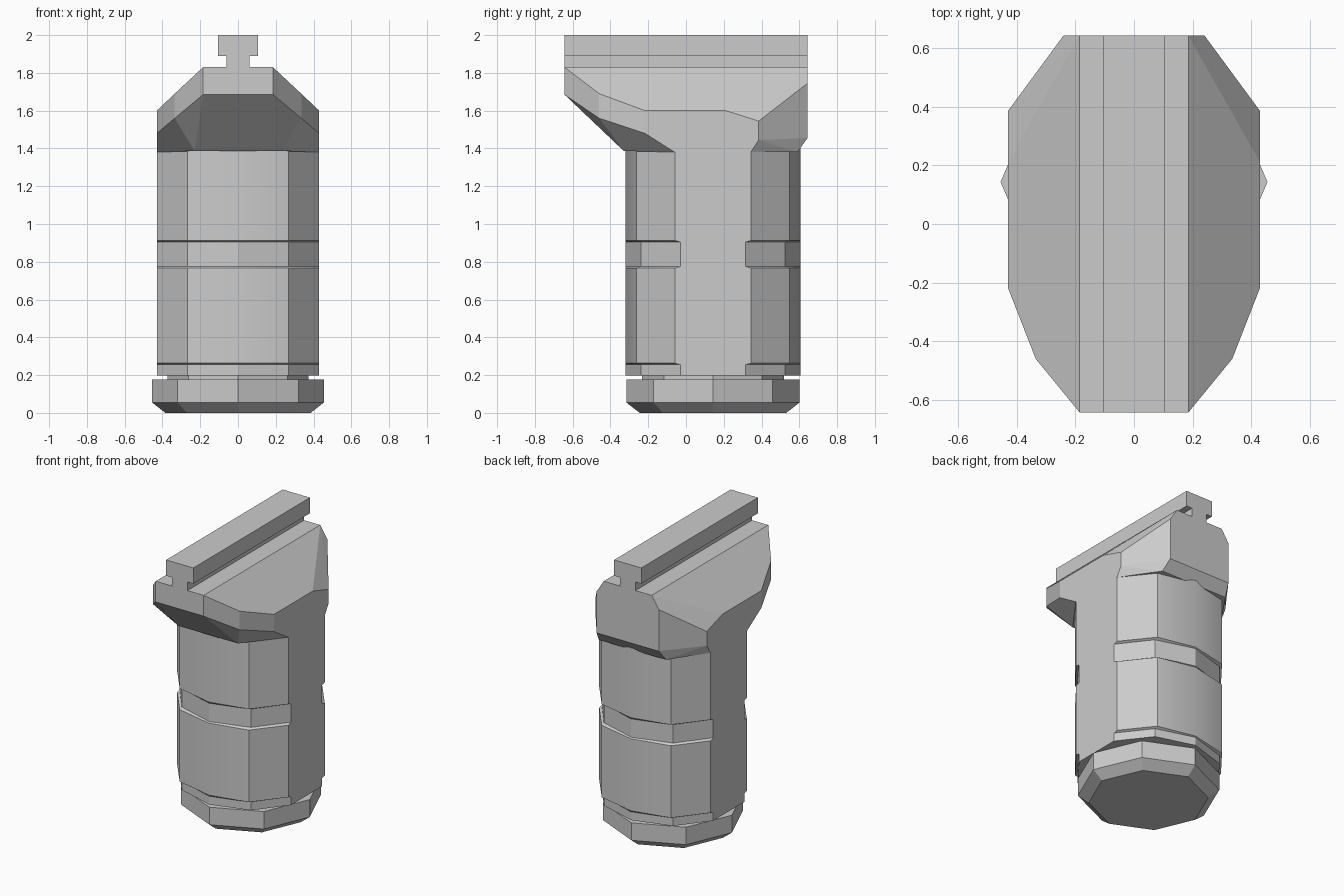
import bpy, bmesh, math

cube = bpy.data.objects.get("Cube")
if cube:
    bpy.data.objects.remove(cube, do_unlink=True)

grey = bpy.data.materials.new("mid_grey")
grey.use_nodes = True
colour = (0.6, 0.6, 0.6, 1)
grey.diffuse_color = colour
grey.node_tree.nodes["Principled BSDF"].inputs["Base Color"].default_value = colour

CY = 0.143  # centre of the handle along y


def finish(bm, name, smooth=False):
    bmesh.ops.recalc_face_normals(bm, faces=bm.faces)
    mesh = bpy.data.meshes.new(name)
    bm.to_mesh(mesh)
    bm.free()
    mesh.materials.append(grey)
    obj = bpy.data.objects.new(name, mesh)
    bpy.context.collection.objects.link(obj)
    if smooth:
        bpy.ops.object.select_all(action='DESELECT')
        obj.select_set(True)
        bpy.context.view_layer.objects.active = obj
        bpy.ops.object.shade_smooth_by_angle(angle=math.radians(30))
    return obj


def outline(quarter):
    """Mirror a quarter outline, listed from the side round to the middle."""
    right = quarter + [(x, -y) for x, y in quarter[::-1][0:]]
    ring = [(x, y) for x, y in quarter]
    ring += [(-x, y) for x, y in quarter[::-1]]
    ring += [(-x, -y) for x, y in quarter]
    ring += [(x, -y) for x, y in quarter[::-1]]
    clean = []
    for p in ring:
        if not any(math.dist(p, q) < 1e-5 for q in clean):
            clean.append(p)
    return clean


def loft(name, rings, smooth=False):
    """Join (outline, scale, z) rings into a closed solid."""
    bm = bmesh.new()
    loops = [[bm.verts.new((x * s, CY + y * s, z)) for x, y in ring]
             for ring, s, z in rings]
    n = len(loops[0])
    for a, b in zip(loops, loops[1:]):
        for i in range(n):
            j = (i + 1) % n
            bm.faces.new((a[i], a[j], b[j], b[i]))
    bm.faces.new(loops[0][::-1])
    bm.faces.new(loops[-1])
    return finish(bm, name, smooth)


def box(name, half_width, z0, z1):
    bm = bmesh.new()
    bmesh.ops.create_cube(bm, size=1)
    for v in bm.verts:
        v.co.x *= 2 * half_width
        v.co.y *= 1.286
        v.co.z = z1 if v.co.z > 0 else z0
    return finish(bm, name)


# Handle with shallow recessed bands on its front and back
panel = outline([(0.43, 0.2), (0.267, 0.405), (0, 0.464)])
recess = outline([(0.43, 0.172), (0.267, 0.382), (0, 0.462)])
loft("handle", [(recess, 1, 0.197), (recess, 1, 0.255), (panel, 1, 0.263),
                (panel, 1, 0.766), (recess, 1, 0.776), (recess, 1, 0.904),
                (panel, 1, 0.913), (panel, 1, 1.4)], smooth=True)

# Eight-sided end cap with a bevelled bottom, and its neck
octagon = outline([(0.455, 0), (0.32, 0.315), (0, 0.459)])
loft("end_cap", [(octagon, 0.845, 0), (octagon, 1, 0.055), (octagon, 1, 0.177)])
loft("cap_neck", [(octagon, 0.82, 0.17), (octagon, 0.82, 0.21)])

# Faceted head: the hull of one half's corners and their mirror
corners = [
    (0.185, -0.643, 1.83), (0.185, 0.643, 1.83),
    (0.185, -0.643, 1.685), (0.335, -0.46, 1.69), (0.335, -0.46, 1.56),
    (0.43, -0.217, 1.6), (0.43, -0.217, 1.48), (0.43, -0.06, 1.38),
    (0.23, -0.33, 1.387), (0.43, 0.21, 1.6), (0.43, 0.385, 1.545),
    (0.43, 0.385, 1.445), (0.24, 0.643, 1.745), (0.24, 0.643, 1.455),
    (0.43, 0.343, 1.38), (0.26, 0.59, 1.38),
]
bm = bmesh.new()
for x, y, z in corners:
    for side in (1, -1):
        bm.verts.new((side * x, y, z))
bmesh.ops.convex_hull(bm, input=bm.verts)
bmesh.ops.dissolve_limit(bm, angle_limit=math.radians(1),
                         verts=bm.verts, edges=bm.edges)
finish(bm, "head")

# T-shaped mounting rail along the top
box("rail_stem", 0.06, 1.82, 1.9)
box("rail_top", 0.105, 1.89, 2.0)
